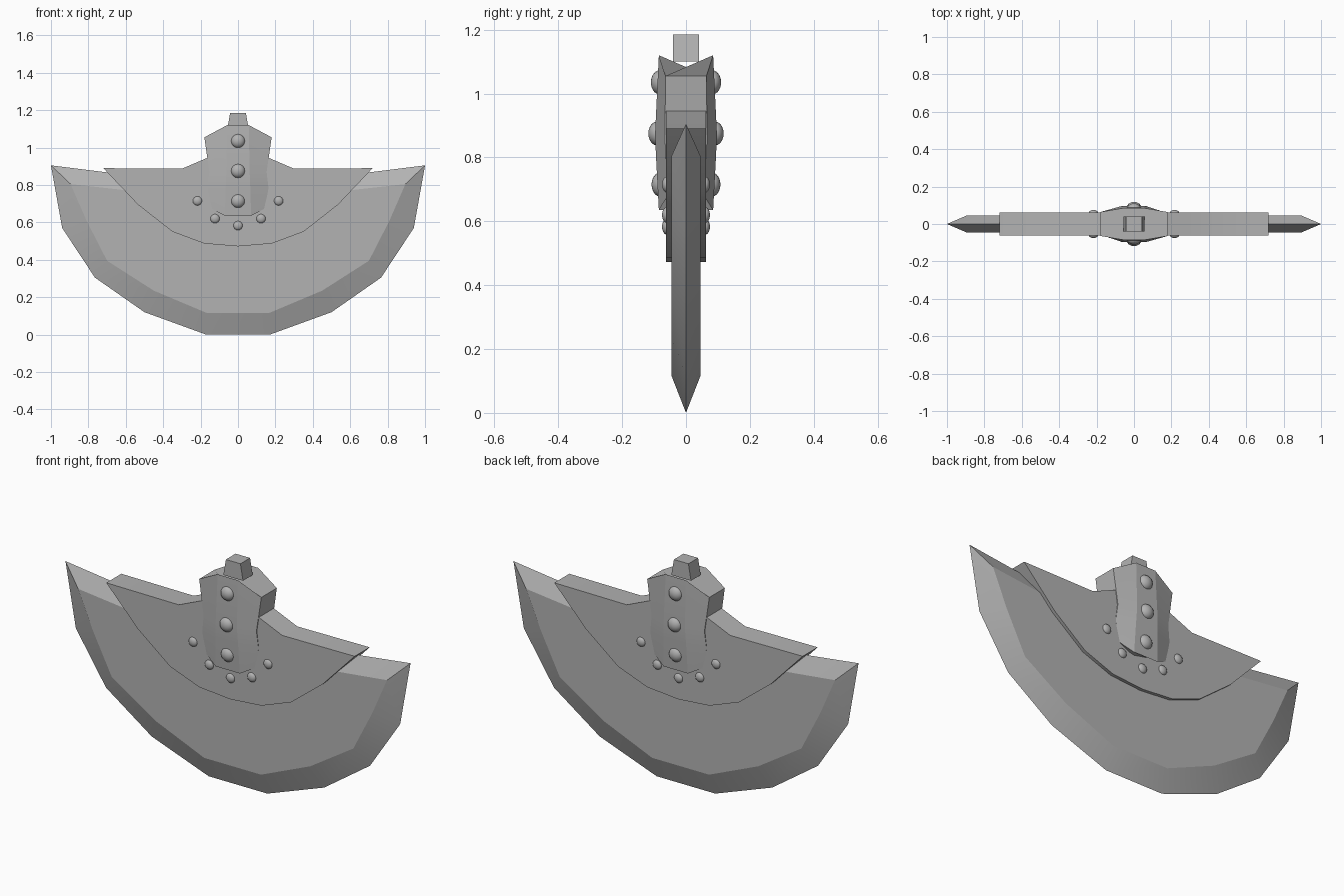
import bpy
import bmesh
import math

cube = bpy.data.objects.get("Cube")
if cube:
    bpy.data.objects.remove(cube, do_unlink=True)

steel = bpy.data.materials.new("grey steel")
steel.use_nodes = True
grey = (0.45, 0.45, 0.45, 1)
steel.diffuse_color = grey
steel.node_tree.nodes["Principled BSDF"].inputs["Base Color"].default_value = grey


def mirrored(half):
    """Close a right-hand outline (top to bottom) with its left-hand copy."""
    return half + [(-x, z) for x, z in reversed(half) if x > 0]


def finish(bm, name, angle):
    bmesh.ops.recalc_face_normals(bm, faces=bm.faces)
    mesh = bpy.data.meshes.new(name)
    bm.to_mesh(mesh)
    bm.free()
    mesh.materials.append(steel)
    obj = bpy.data.objects.new(name, mesh)
    bpy.context.collection.objects.link(obj)
    bpy.ops.object.select_all(action="DESELECT")
    obj.select_set(True)
    bpy.context.view_layer.objects.active = obj
    bpy.ops.object.shade_smooth_by_angle(angle=math.radians(angle))
    return obj


def loft(name, loops, angle):
    """Skin a series of equal-length closed loops and cap both ends."""
    bm = bmesh.new()
    rings = [[bm.verts.new(p) for p in loop] for loop in loops]
    for a, b in zip(rings, rings[1:]):
        for i in range(len(a)):
            j = (i + 1) % len(a)
            bm.faces.new((a[i], a[j], b[j], b[i]))
    bm.faces.new(rings[0])
    bm.faces.new(rings[-1])
    return finish(bm, name, angle)


def at_depth(outline, y):
    return [(x, y, z) for x, z in outline]


# Crescent blade: sharp ridge in the middle, flat cheeks either side
edge = mirrored([(0.4, 0.83), (1, 0.905), (0.94, 0.57), (0.765, 0.305), (0.5, 0.12), (0.17, 0)])
cheek = mirrored([(0.4, 0.75), (0.895, 0.805), (0.81, 0.61), (0.7, 0.395), (0.45, 0.235), (0.165, 0.115)])
loft("blade", [at_depth(cheek, -0.045), at_depth(edge, 0), at_depth(cheek, 0.045)], 15)

# Reinforcing plate wrapped over the blade
plate = mirrored([(0.16, 0.947), (0.3, 0.887), (0.72, 0.89), (0.535, 0.695),
                  (0.35, 0.55), (0.18, 0.487), (0, 0.472)])
loft("plate", [at_depth(plate, -0.062), at_depth(plate, 0.062)], 30)


# Faceted socket: each row has an inner and outer height, width and depth
def socket_row(z_in, z_out, x_in, x_out, y_in, y_out):
    front = [(-x_out, -y_out, z_out), (-x_in, -y_in, z_in), (x_in, -y_in, z_in), (x_out, -y_out, z_out)]
    return front + [(x, -y, z) for x, y, z in reversed(front)]


loft("socket", [
    socket_row(0.635, 0.675, 0.07, 0.145, 0.085, 0.06),
    socket_row(0.785, 0.785, 0.066, 0.163, 0.093, 0.063),
    socket_row(0.87, 0.87, 0.062, 0.153, 0.097, 0.066),
    socket_row(1.12, 1.055, 0.058, 0.18, 0.085, 0.064),
], 8)

# Tapered tang on top
loft("tang", [[(sx * w, sy * 0.04, z) for sx, sy in ((-1, -1), (1, -1), (1, 1), (-1, 1))]
              for w, z in ((0.057, 1.1), (0.042, 1.185))], 30)

# Domed rivets on both sides
rivets = [(0, 1.035, 0.038, 0.082, 0.028), (0, 0.875, 0.038, 0.09, 0.028), (0, 0.715, 0.038, 0.08, 0.028)]
rivets += [(x, z, 0.025, 0.06, 0.015)
           for x, z in ((-0.217, 0.715), (-0.123, 0.62), (0, 0.583), (0.123, 0.62), (0.217, 0.715))]
for x, z, radius, depth, dome in rivets:
    for side, word in ((-1, "front"), (1, "back")):
        bm = bmesh.new()
        bmesh.ops.create_uvsphere(bm, u_segments=16, v_segments=10, radius=1)
        for v in bm.verts:
            px, py, pz = v.co
            v.co = (px * radius, pz * dome, py * radius)
        size = "large" if radius > 0.03 else "small"
        rivet = finish(bm, f"{size}_rivet_{word}", 60)
        rivet.location = (x, side * depth, z)
